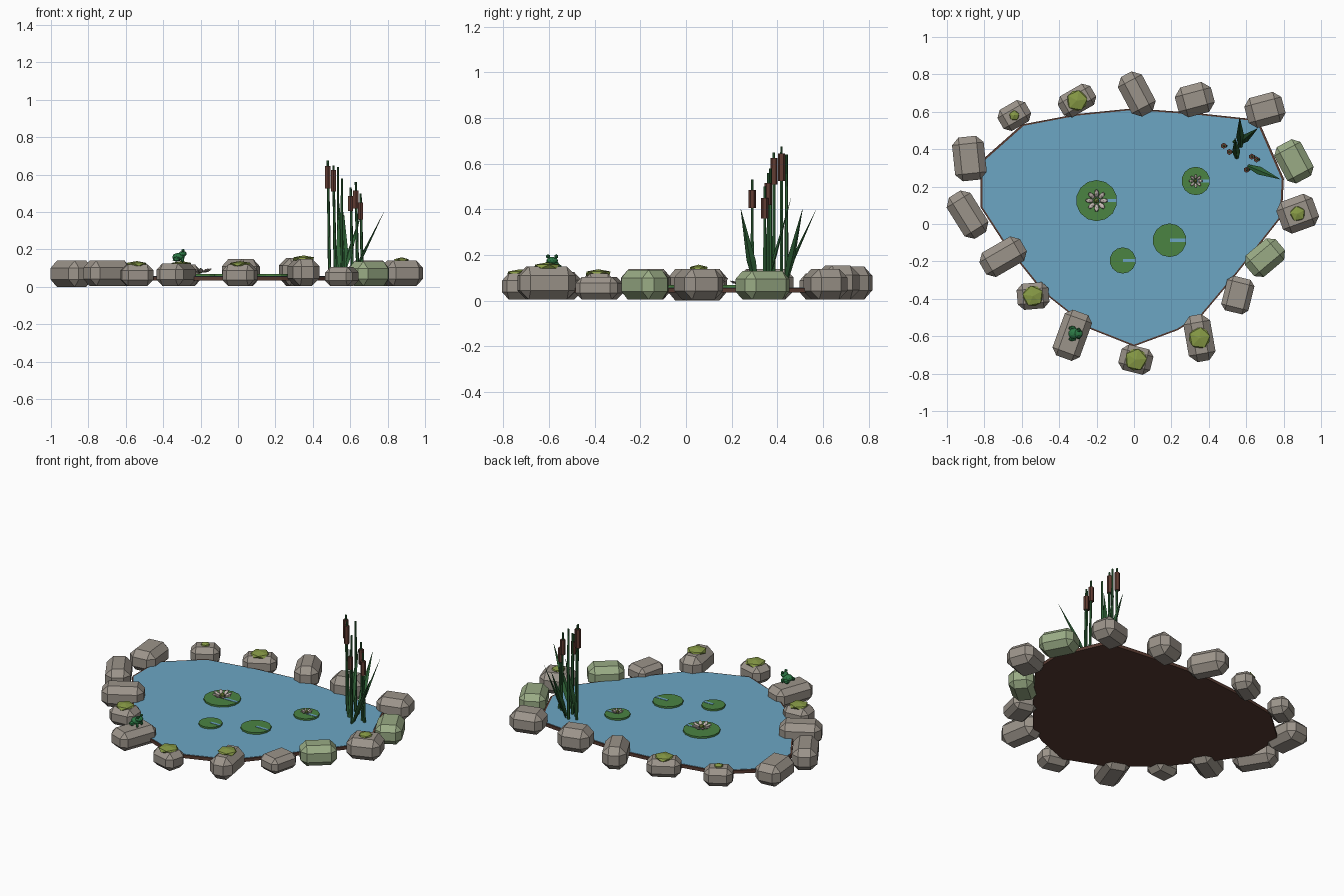
import bpy, bmesh, math, random
from mathutils import Vector, Matrix

if "Cube" in bpy.data.objects:
    bpy.data.objects.remove(bpy.data.objects["Cube"])

random.seed(4)

def material(name, rgb):
    m = bpy.data.materials.new(name)
    m.diffuse_color = (*rgb, 1)
    m.use_nodes = True
    m.node_tree.nodes["Principled BSDF"].inputs["Base Color"].default_value = m.diffuse_color
    return m

STONE = material("grey stone", (.33, .295, .255))
GREEN_STONE = material("mossy stone", (.32, .41, .235))
WATER = material("water blue", (.15, .38, .55))
MUD = material("mud brown", (.10, .045, .032))
PAD = material("lily green", (.07, .23, .055))
MOSS = material("moss olive", (.24, .32, .06))
REED = material("reed green", (.03, .13, .04))
HEAD = material("cattail brown", (.12, .045, .032))
FROG = material("frog green", (.025, .19, .06))
PETAL = material("petal pale", (.55, .48, .44))

def finish(name, bm, mat, matrix=Matrix()):
    bmesh.ops.recalc_face_normals(bm, faces=bm.faces)
    me = bpy.data.meshes.new(name)
    bm.to_mesh(me)
    bm.free()
    me.materials.append(mat)
    ob = bpy.data.objects.new(name, me)
    ob.matrix_world = matrix
    bpy.context.collection.objects.link(ob)
    return ob

def place(loc, rot_z=0, size=(1, 1, 1)):
    return Matrix.Translation(loc) @ Matrix.Rotation(math.radians(rot_z), 4, 'Z') @ Matrix.Diagonal((*size, 1))

def slab(name, points, z0, z1, mat):
    bm = bmesh.new()
    f = bm.faces.new([bm.verts.new((x, y, z0)) for x, y in points])
    up = bmesh.ops.extrude_face_region(bm, geom=[f])["geom"]
    bmesh.ops.translate(bm, vec=(0, 0, z1 - z0), verts=[v for v in up if isinstance(v, bmesh.types.BMVert)])
    return finish(name, bm, mat)

def box(name, loc, size, rot, mat, bevel=0):
    bm = bmesh.new()
    bmesh.ops.create_cube(bm, size=1)
    bmesh.ops.scale(bm, vec=size, verts=bm.verts)
    if bevel:
        bmesh.ops.bevel(bm, geom=bm.edges[:], offset=bevel, segments=1, affect='EDGES')
    return finish(name, bm, mat, place(loc, rot))

def ball(name, loc, size, mat, rot=0, detail=1):
    bm = bmesh.new()
    bmesh.ops.create_icosphere(bm, subdivisions=detail, radius=1)
    return finish(name, bm, mat, place(loc, rot, size))

def rod(name, a, b, r1, r2, mat, sides=6, flat=1):
    a, b = Vector(a), Vector(b)
    bm = bmesh.new()
    bmesh.ops.create_cone(bm, cap_ends=True, segments=sides, radius1=r1, radius2=r2, depth=(b - a).length)
    bmesh.ops.scale(bm, vec=(1, flat, 1), verts=bm.verts)
    turn = (b - a).to_track_quat('Z', 'Y').to_matrix().to_4x4()
    return finish(name, bm, mat, Matrix.Translation((a + b) / 2) @ turn)

# Pond bed and water surface
shore = [(0, -.645), (.23, -.56), (.36, -.48), (.52, -.29), (.78, .04), (.79, .24), (.655, .55),
         (.33, .585), (0, .61), (-.3, .58), (-.59, .525), (-.81, .33), (-.81, .09), (-.68, -.11),
         (-.48, -.36), (-.24, -.55)]
slab("pond_bed", [(x * 1.014, y * 1.014) for x, y in shore], .035, .055, MUD)
slab("water_surface", shore, .050, .057, WATER)

# Ring of rocks: x, y, length, width, top height, turn, moss radius
rocks = [
    (-.64, .58, .17, .13, .12, 30, .03), (-.305, .66, .20, .13, .12, 30, .062),
    (.015, .695, .24, .145, .15, -62, 0), (.325, .665, .20, .165, .155, 15, 0),
    (.70, .61, .205, .165, .14, 15, 0), (.855, .335, .22, .16, .13, -62, 0),
    (.875, .055, .205, .18, .14, 20, .045), (.70, -.18, .215, .15, .135, 40, 0),
    (.555, -.38, .19, .15, .105, 76, 0), (.35, -.61, .25, .145, .15, -80, .064),
    (.01, -.725, .175, .14, .12, -14, .066), (-.33, -.595, .26, .155, .125, 70, 0),
    (-.54, -.385, .17, .14, .12, 5, .062), (-.70, -.175, .25, .15, .14, 30, 0),
    (-.89, .05, .26, .15, .14, -58, 0), (-.88, .35, .235, .17, .14, 96, 0)]
for i, (x, y, l, w, top, rot, moss) in enumerate(rocks):
    base = .005
    if i == 14:
        base = 0
    h = top - base
    box(f"rock_{i + 1}", (x, y, base + h / 2), (l, w, h), rot,
        GREEN_STONE if i in (5, 7) else STONE, h * .28)
    if moss:
        ball(f"moss_{i + 1}", (x, y, top), (moss, moss, .018), MOSS, random.uniform(0, 72))

# Lily pads with a notch strip, two of them flowering
for i, (x, y, r, bloom) in enumerate([(-.2, .125, .11, .062), (.33, .23, .076, .038),
                                      (.19, -.087, .09, 0), (-.06, -.195, .07, 0)]):
    rod(f"lily_pad_{i + 1}", (x, y, .056), (x, y, .068), r, r, PAD, 14)
    box(f"pad_notch_{i + 1}", (x + r * .5, y, .068), (r * .95, .017, .004), 0, WATER)
    if bloom:
        for k in range(8):
            a = k * math.tau / 8
            c = Vector((x + math.cos(a) * bloom * .62, y + math.sin(a) * bloom * .62, .07 + bloom * .28))
            p = ball(f"petal_{i + 1}_{k + 1}", c, (1, 1, 1), PETAL)
            p.matrix_world = (Matrix.Translation(c) @ Matrix.Rotation(a, 4, 'Z') @ Matrix.Rotation(-.4, 4, 'Y')
                              @ Matrix.Diagonal((bloom * .42, bloom * .22, bloom * .12, 1)))
        ball(f"flower_centre_{i + 1}", (x, y, .07 + bloom * .25), (bloom * .25,) * 3, MOSS)

# Cattails: x, y, tip height, head bottom, head top
for i, (x, y, tip, lo, hi) in enumerate([(.48, .418, .675, .525, .645), (.51, .385, .65, .51, .625),
                                         (.602, .29, .53, .405, .485), (.63, .36, .56, .42, .515),
                                         (.655, .345, .5, .36, .45)]):
    rod(f"reed_stem_{i + 1}", (x + .01, y, .05), (x, y, tip), .009, .006, REED)
    rod(f"cattail_head_{i + 1}", (x, y, lo), (x, y, hi), .016, .016, HEAD)
for i, (x, y, tip) in enumerate([(.555, .37, .58), (.535, .44, .64)]):
    rod(f"bare_stem_{i + 1}", (x, y, .05), (x, y, tip), .009, .006, REED)

# Reed blades
for i, (a, b) in enumerate([((.57, .41, .055), (.565, .57, .40)), ((.56, .43, .055), (.66, .51, .40)),
                            ((.61, .31, .055), (.78, .24, .40)), ((.55, .35, .055), (.54, .46, .45))]):
    mid = Vector(a).lerp(Vector(b), .35)
    rod(f"blade_base_{i + 1}", a, mid, .009, .022, REED, 4, .35)
    rod(f"blade_tip_{i + 1}", mid, b, .022, .001, REED, 4, .35)

# Frog facing +x on a rock
fx, fy, fz = -.318, -.586, .16
ball("frog_body", (fx, fy, fz), (.034, .03, .022), FROG, 0, 2)
ball("frog_head", (fx + .022, fy, fz + .016), (.022, .026, .016), FROG, 0, 2)
for s in (-1, 1):
    ball("frog_eye", (fx + .024, fy + s * .018, fz + .034), (.010, .010, .010), FROG)
    ball("frog_hind_leg", (fx - .012, fy + s * .029, fz - .012), (.022, .013, .014), FROG)
    ball("frog_front_leg", (fx + .022, fy + s * .022, fz - .016), (.010, .009, .016), FROG)
